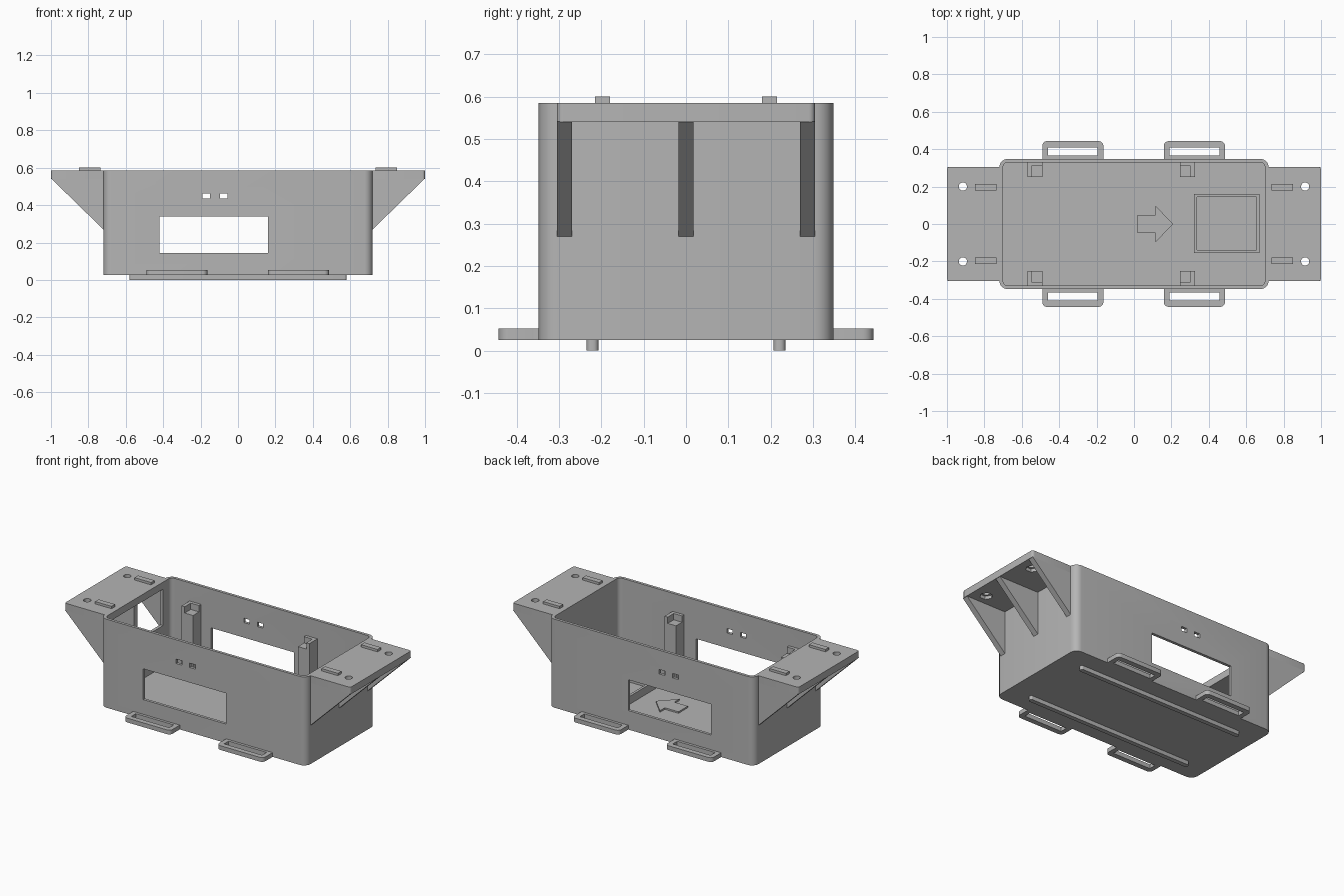
import bpy, bmesh, math

if "Cube" in bpy.data.objects:
    bpy.data.objects.remove(bpy.data.objects["Cube"])

grey = bpy.data.materials.new("light_grey_plastic")
grey.use_nodes = True
COLOR = (0.46, 0.46, 0.46, 1)
grey.diffuse_color = COLOR
grey.node_tree.nodes["Principled BSDF"].inputs["Base Color"].default_value = COLOR


def prism(name, points, low, high, axis="z"):
    """Extrude a flat outline along z, or an x-z outline along y."""
    bm = bmesh.new()
    if axis == "z":
        verts = [bm.verts.new((a, b, low)) for a, b in points]
        step = (0, 0, high - low)
    else:
        verts = [bm.verts.new((a, low, b)) for a, b in points]
        step = (0, high - low, 0)
    face = bm.faces.new(verts)
    out = bmesh.ops.extrude_face_region(bm, geom=[face])
    moved = [g for g in out["geom"] if isinstance(g, bmesh.types.BMVert)]
    bmesh.ops.translate(bm, verts=moved, vec=step)
    bmesh.ops.recalc_face_normals(bm, faces=bm.faces)
    mesh = bpy.data.meshes.new(name)
    bm.to_mesh(mesh)
    bm.free()
    mesh.materials.append(grey)
    obj = bpy.data.objects.new(name, mesh)
    bpy.context.collection.objects.link(obj)
    return obj


def rounded(x0, x1, y0, y1, r=0.0, steps=6):
    """Outline of a rectangle with rounded corners."""
    x0, x1, y0, y1 = min(x0, x1), max(x0, x1), min(y0, y1), max(y0, y1)
    if r == 0:
        return [(x0, y0), (x1, y0), (x1, y1), (x0, y1)]
    centres = [(x1 - r, y1 - r), (x0 + r, y1 - r), (x0 + r, y0 + r), (x1 - r, y0 + r)]
    return [(cx + r * math.cos(a), cy + r * math.sin(a))
            for q, (cx, cy) in enumerate(centres)
            for a in [(q + i / steps) * math.pi / 2 for i in range(steps + 1)]]


def block(name, x0, x1, y0, y1, z0, z1, r=0.0):
    return prism(name, rounded(x0, x1, y0, y1, r), z0, z1)


def circle(cx, cy, r, n):
    return [(cx + r * math.cos(i * math.tau / n), cy + r * math.sin(i * math.tau / n))
            for i in range(n)]


def cut(obj, cutters):
    """Subtract the cutters, then remove them."""
    bpy.context.view_layer.objects.active = obj
    for c in cutters:
        c.hide_render = True
        mod = obj.modifiers.new("cut", "BOOLEAN")
        mod.operation, mod.solver, mod.object = "DIFFERENCE", "EXACT", c
        bpy.ops.object.modifier_apply(modifier=mod.name)
        bpy.data.objects.remove(c)


def smooth(obj):
    bpy.ops.object.select_all(action="DESELECT")
    obj.select_set(True)
    bpy.context.view_layer.objects.active = obj
    bpy.ops.object.shade_smooth_by_angle(angle=math.radians(30))


BASE, FLOOR, TOP = 0.025, 0.05, 0.585

# Open tray with side windows, small sensor holes and one end opening
tray = block("tray_body", -0.72, 0.72, -0.348, 0.348, BASE, TOP, 0.045)
cut(tray, [
    block("cavity", -0.7, 0.7, -0.33, 0.33, FLOOR, 0.8, 0.027),
    block("side_window", -0.42, 0.16, -0.5, 0.5, 0.145, 0.34),
    block("sensor_hole", -0.19, -0.15, -0.5, 0.5, 0.435, 0.463),
    block("sensor_hole", -0.095, -0.055, -0.5, 0.5, 0.435, 0.463),
    block("end_opening", -0.8, -0.6, -0.25, 0.25, 0.31, 0.54),
])
smooth(tray)

for s, side in ((1, "left"), (-1, "right")):
    # End flange with screw holes and hexagonal nut pockets
    flange = block(side + "_flange", s * 0.705, s * 1.0, -0.305, 0.305, 0.54, TOP, 0.015)
    cutters = []
    for t in (1, -1):
        cutters.append(prism("screw_hole", circle(s * 0.915, t * 0.2, 0.022, 20), 0.5, 0.7))
        cutters.append(prism("nut_pocket", circle(s * 0.915, t * 0.2, 0.038, 6), 0.5, 0.56))
    cut(flange, cutters)
    smooth(flange)
    # Triangular gussets under the flange
    for y in (-0.287, 0, 0.287):
        prism(side + "_gusset",
              [(s * 0.715, 0.265), (s * 0.72, 0.27), (s * 0.998, 0.541), (s * 0.715, 0.541)],
              y - 0.018, y + 0.018, "y")
    # Locating tabs on the flange
    for t in (1, -1):
        block(side + "_locating_tab", s * 0.735, s * 0.85, t * 0.18, t * 0.215, 0.58, 0.6)

for t, end in ((1, "back"), (-1, "front")):
    # Runner under the floor
    smooth(block(end + "_runner", -0.58, 0.58, t * 0.207, t * 0.235, 0, 0.03, 0.012))
    # Strap loops
    for x in (-0.327, 0.323):
        loop = block(end + "_strap_loop", x - 0.163, x + 0.163, t * 0.335, t * 0.443,
                     BASE, 0.052, 0.025)
        cut(loop, [block("strap_slot", x - 0.133, x + 0.133, t * 0.365, t * 0.41, 0, 0.1)])
        # Square off the joint with the tray wall
        block(end + "_loop_root", x - 0.163, x + 0.163, t * 0.335, t * 0.365, BASE, 0.052)
        smooth(loop)
    # Board support posts with a corner lip at the top
    for outer, inner in ((-0.57, -0.49), (0.325, 0.245)):
        post = block(end + "_support_post", outer, inner, t * 0.25, t * 0.335, 0.04, 0.47)
        d = 1 if inner > outer else -1
        cut(post, [block("post_notch", outer + d * 0.022, inner + d * 0.05,
                         t * 0.2, t * 0.31, 0.43, 0.6)])

# Square holder frame on the floor
frame = block("holder_frame", 0.32, 0.672, -0.155, 0.16, 0.04, 0.1)
cut(frame, [block("holder_pocket", 0.336, 0.656, -0.139, 0.144, FLOOR, 0.3)])

# Raised direction arrow on the floor
arrow = [(0.02, -0.047), (0.115, -0.047), (0.115, -0.097), (0.21, 0)]
prism("direction_arrow", arrow + [(x, -y) for x, y in arrow[2::-1]], 0.04, 0.06)
